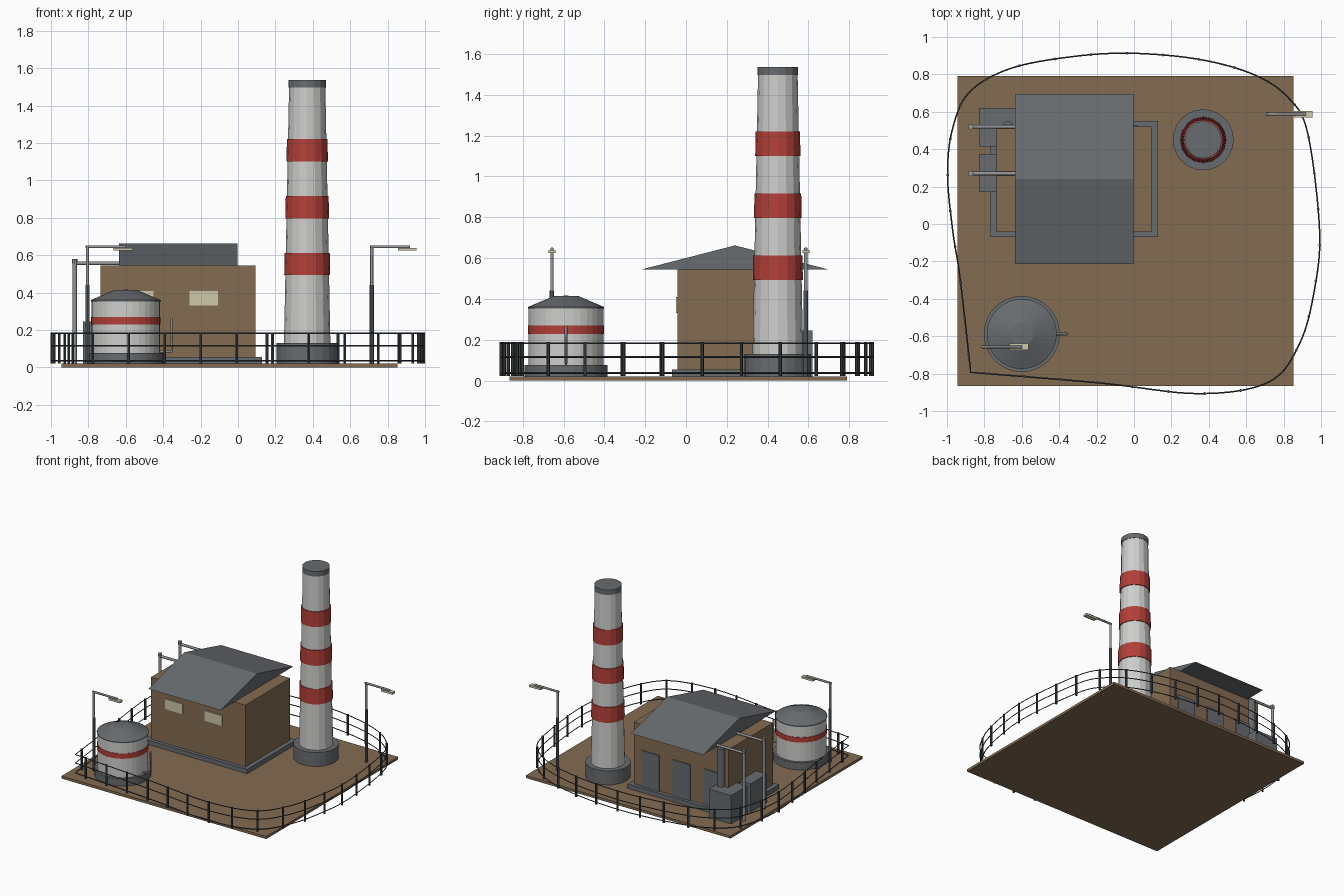
import bpy
import bmesh
from math import pi
from mathutils import Vector, Matrix

if "Cube" in bpy.data.objects:
    bpy.data.objects.remove(bpy.data.objects["Cube"], do_unlink=True)


def material(name, red, green, blue):
    mat = bpy.data.materials.new(name)
    mat.use_nodes = True
    mat.diffuse_color = (red, green, blue, 1)
    shader = mat.node_tree.nodes["Principled BSDF"]
    shader.inputs["Base Color"].default_value = (red, green, blue, 1)
    shader.inputs["Roughness"].default_value = 0.8
    return mat


brown = material("earth_brown", 0.23, 0.15, 0.085)
slate = material("slate_grey", 0.14, 0.15, 0.16)
pale = material("pale_concrete", 0.62, 0.62, 0.61)
red = material("signal_red", 0.45, 0.05, 0.04)
steel = material("pipe_steel", 0.30, 0.31, 0.32)
dark = material("fence_dark", 0.05, 0.06, 0.065)
cream = material("lamp_cream", 0.62, 0.58, 0.41)


def finish(name, bm, mat):
    bmesh.ops.recalc_face_normals(bm, faces=bm.faces)
    mesh = bpy.data.meshes.new(name)
    bm.to_mesh(mesh)
    bm.free()
    mesh.materials.append(mat)
    obj = bpy.data.objects.new(name, mesh)
    bpy.context.collection.objects.link(obj)
    return obj


def box(name, mat, xs, ys, zs):
    """Box from its extent along each axis."""
    bm = bmesh.new()
    spans = (xs, ys, zs)
    size = Matrix.Diagonal([b - a for a, b in spans]).to_4x4()
    centre = Matrix.Translation([(a + b) / 2 for a, b in spans])
    bmesh.ops.create_cube(bm, size=1, matrix=centre @ size)
    return finish(name, bm, mat)


def lathe(name, mat, x, y, profile, sides):
    """Solid of revolution from (radius, height) pairs."""
    bm = bmesh.new()
    for (r1, z1), (r2, z2) in zip(profile, profile[1:]):
        at = Matrix.Translation((x, y, (z1 + z2) / 2))
        bmesh.ops.create_cone(bm, cap_ends=False, segments=sides, radius1=r1,
                              radius2=r2, depth=z2 - z1, matrix=at)
    bmesh.ops.remove_doubles(bm, verts=bm.verts, dist=0.0005)
    bmesh.ops.holes_fill(bm, edges=[e for e in bm.edges if e.is_boundary], sides=0)
    return finish(name, bm, mat)


def tube(name, mat, points, radius, resolution=1, closed=False):
    """Round bar swept along a path."""
    curve = bpy.data.curves.new(name, "CURVE")
    curve.dimensions = "3D"
    curve.bevel_depth = radius
    curve.bevel_resolution = resolution
    curve.use_fill_caps = True
    spline = curve.splines.new("POLY")
    spline.points.add(len(points) - 1)
    for target, p in zip(spline.points, points):
        target.co = (*p, 1)
    spline.use_cyclic_u = closed
    temp = bpy.data.objects.new(name + "_path", curve)
    bpy.context.collection.objects.link(temp)
    bpy.context.view_layer.update()
    mesh = bpy.data.meshes.new_from_object(
        temp.evaluated_get(bpy.context.evaluated_depsgraph_get()))
    bpy.data.objects.remove(temp, do_unlink=True)
    mesh.materials.clear()
    mesh.materials.append(mat)
    obj = bpy.data.objects.new(name, mesh)
    bpy.context.collection.objects.link(obj)
    return obj


# Ground slab
GROUND = 0.02
box("ground", brown, (-0.944, 0.853), (-0.865, 0.79), (0, GROUND))

# Boiler house: foundation, walls, gabled roof
WEST, EAST, FRONT, BACK, EAVE = -0.735, 0.094, -0.042, 0.52, 0.545
box("foundation", slate, (WEST - 0.035, EAST + 0.035), (FRONT - 0.027, BACK + 0.03), (GROUND, 0.055))
box("walls", brown, (WEST, EAST), (FRONT, BACK), (0.05, EAVE))

bm = bmesh.new()
gable = [bm.verts.new((-0.637, y, z)) for y, z in ((-0.215, EAVE), (0.24, 0.662), (0.695, EAVE))]
face = bm.faces.new(gable)
swept = bmesh.ops.extrude_face_region(bm, geom=[face])["geom"]
bmesh.ops.translate(bm, vec=(0.635, 0, 0), verts=[v for v in swept if isinstance(v, bmesh.types.BMVert)])
finish("roof", bm, slate)

# Front windows and back doors
for i, x in enumerate((-0.53, -0.183)):
    box(f"window_{i}", cream, (x - 0.077, x + 0.077), (FRONT - 0.008, FRONT), (0.33, 0.41))
for i in range(3):
    x = -0.055 - 0.273 * i
    box(f"door_{i}", slate, (x - 0.077, x + 0.077), (BACK, BACK + 0.008), (0.05, 0.34))

# Machinery beside the house
box("large_cabinet", slate, (-0.83, -0.635), (0.415, 0.62), (GROUND, 0.245))
box("small_cabinet", slate, (-0.83, WEST), (0.17, 0.375), (GROUND, 0.245))
lathe("flue", slate, -0.675, BACK, [(0.03, 0.2), (0.03, EAVE)], 12)
for i, y in enumerate((0.27, 0.52)):
    tube(f"riser_pipe_{i}", steel, [(-0.873, y, GROUND), (-0.873, y, 0.57)], 0.012)
    lathe(f"riser_cap_{i}", steel, -0.873, y, [(0.015, 0.555), (0.015, 0.58)], 8)
    tube(f"cross_pipe_{i}", steel, [(-0.873, y, 0.557), (-0.62, y, 0.557)], 0.01)

# Chimney with red bands
CX, CY = 0.37, 0.45
lathe("chimney_base", slate, CX, CY, [(0.163, GROUND), (0.163, 0.13)], 24)
lathe("chimney_shaft", pale, CX, CY, [(0.124, 0.13), (0.097, 1.5)], 16)
lathe("chimney_cap", slate, CX, CY, [(0.1, 1.497), (0.1, 1.537)], 16)
for i in range(3):
    low = 0.493 + 0.304 * i
    radius = [0.13 - 0.0197 * (z - 0.13) / 1 for z in (low, low + 0.12)]
    lathe(f"chimney_band_{i}", red, CX, CY, [(radius[0], low), (radius[1], low + 0.12)], 16)

# Storage tank
TX, TY = -0.6, -0.588
lathe("tank_base", slate, TX, TY, [(0.203, GROUND), (0.203, 0.077)], 32)
lathe("tank_shell", pale, TX, TY, [(0.183, 0.07), (0.183, 0.355)], 32)
lathe("tank_band", red, TX, TY, [(0.186, 0.229), (0.186, 0.27)], 32)
lathe("tank_roof", slate, TX, TY, [(0.187, 0.353), (0.187, 0.36), (0.063, 0.413), (0.001, 0.416)], 32)
tube("tank_outlet", steel, [(TX + 0.17, TY, 0.085), (-0.355, TY, 0.085), (-0.355, TY, 0.265)], 0.007)

# Street lamps
for name, x, y in (("front", -0.805, -0.657), ("back", 0.715, 0.587)):
    lathe(f"{name}_lamp_sleeve", slate, x, y, [(0.011, GROUND), (0.011, 0.44)], 8)
    tube(f"{name}_lamp_pole", steel, [(x, y, 0.4), (x, y, 0.65)], 0.009)
    tube(f"{name}_lamp_arm", steel, [(x - 0.01, y, 0.645), (x + 0.205, y, 0.645)], 0.008)
    box(f"{name}_lamp_head", cream, (x + 0.14, x + 0.24), (y - 0.017, y + 0.017), (0.624, 0.64))

# Fence: smooth loop with one sharp corner
route = [Vector(p) for p in (
    (-0.873, -0.793), (-0.18, -0.85), (0.35, -0.907), (0.72, -0.845), (0.885, -0.64),
    (0.965, -0.35), (0.992, -0.03), (0.93, 0.48), (0.83, 0.67), (0.645, 0.797),
    (0.35, 0.88), (-0.02, 0.913), (-0.345, 0.893), (-0.665, 0.83), (-0.88, 0.705),
    (-0.97, 0.51), (-0.997, 0.27), (-0.97, -0.03), (-0.93, -0.29), (-0.873, -0.793))]


def spline_point(i, t):
    """Catmull-Rom interpolation along the route."""
    a, b, c, d = (route[min(max(i + k, 0), len(route) - 1)] for k in (-1, 0, 1, 2))
    return (2 * b + (c - a) * t + (2 * a - 5 * b + 4 * c - d) * t ** 2
            + (3 * b - a - 3 * c + d) * t ** 3) / 2


STEPS = 8
loop = [spline_point(i, s / STEPS) for i in range(len(route) - 1) for s in range(STEPS)]
for name, z in (("lower", 0.037), ("middle", 0.115), ("upper", 0.182)):
    tube(f"fence_{name}_rail", dark, [(p.x, p.y, z) for p in loop], 0.004, 0, True)

# Fence posts evenly spaced along the loop
POSTS = 34
lengths = [(q - p).length for p, q in zip(loop, loop[1:] + loop[:1])]
spacing = sum(lengths) / POSTS
bm = bmesh.new()
travelled, due = 0, spacing / 2
for p, q, length in zip(loop, loop[1:] + loop[:1], lengths):
    while due < travelled + length:
        spot = p.lerp(q, (due - travelled) / length)
        bmesh.ops.create_cone(bm, cap_ends=True, segments=6, radius1=0.008, radius2=0.008,
                              depth=0.167, matrix=Matrix.Translation((spot.x, spot.y, 0.1045)))
        due += spacing
    travelled += length
finish("fence_posts", bm, dark)
